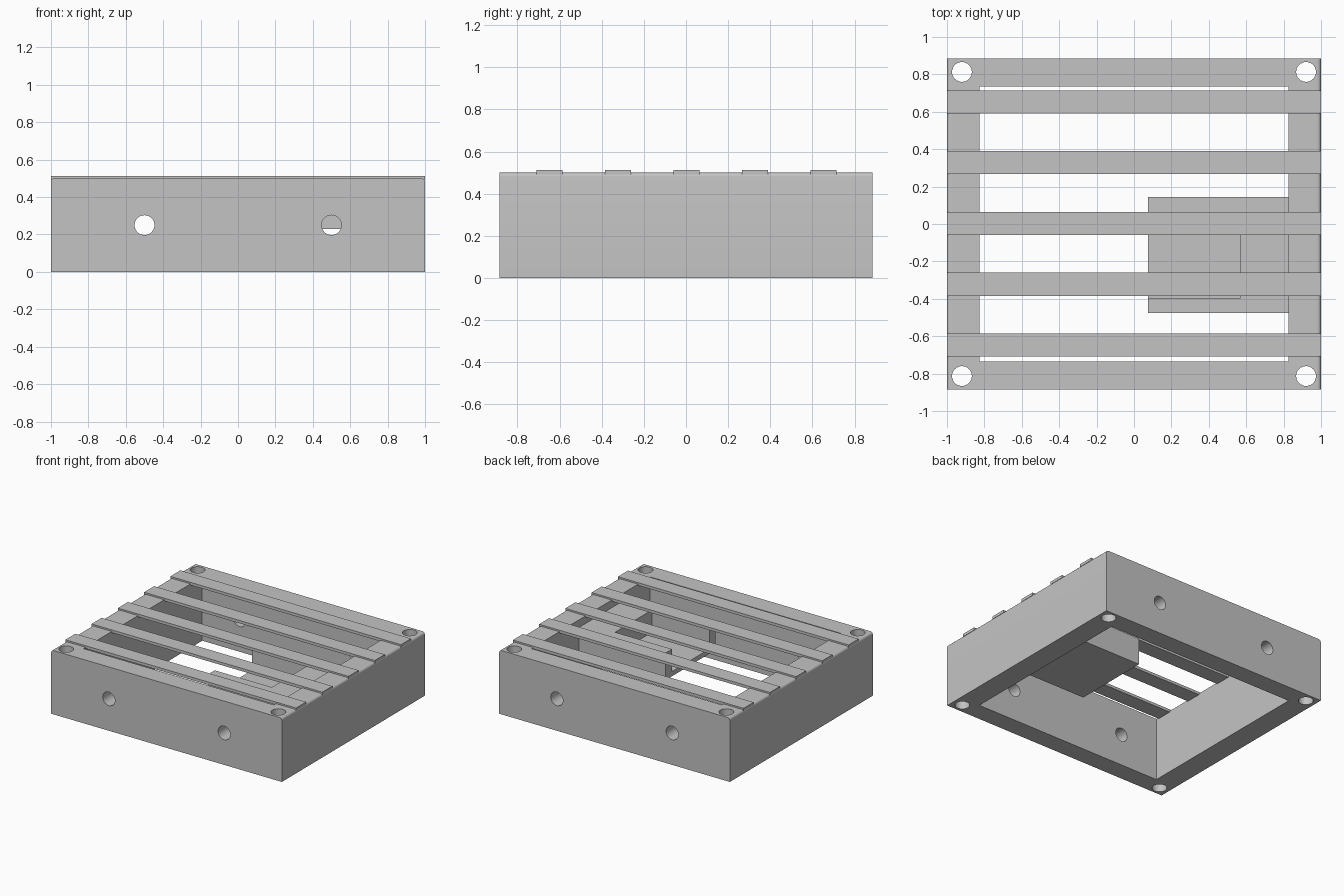
import bpy, bmesh
from math import pi

cube = bpy.data.objects.get("Cube")
if cube:
    bpy.data.objects.remove(cube, do_unlink=True)

grey = bpy.data.materials.new("plain grey")
grey.use_nodes = True
grey.diffuse_color = (0.55, 0.55, 0.55, 1)
grey.node_tree.nodes["Principled BSDF"].inputs["Base Color"].default_value = grey.diffuse_color


def box(name, x, y, z):
    """Box spanning the given (low, high) ranges."""
    bm = bmesh.new()
    bmesh.ops.create_cube(bm, size=1)
    for v in bm.verts:
        v.co = [r[0] if c < 0 else r[1] for c, r in zip(v.co, (x, y, z))]
    mesh = bpy.data.meshes.new(name)
    bm.to_mesh(mesh)
    bm.free()
    obj = bpy.data.objects.new(name, mesh)
    bpy.context.collection.objects.link(obj)
    mesh.materials.append(grey)
    return obj


def drill(name, location, depth, tilt=0):
    bpy.ops.mesh.primitive_cylinder_add(vertices=40, radius=0.053, depth=depth,
                                        location=location, rotation=(tilt, 0, 0))
    obj = bpy.context.object
    obj.name = name
    obj.data.materials.append(grey)
    return obj


def cut(target, cutter):
    cutter.hide_render = True
    cutter.hide_set(True)
    mod = target.modifiers.new(cutter.name, 'BOOLEAN')
    mod.operation = 'DIFFERENCE'
    mod.solver = 'EXACT'
    mod.object = cutter


# Frame block with its two upper side edges rounded
frame = box("frame", (-1, 1), (-0.885, 0.885), (0, 0.5))
bm = bmesh.new()
bm.from_mesh(frame.data)
edges = [e for e in bm.edges
         if all(v.co.z > 0.4 for v in e.verts) and e.verts[0].co.x == e.verts[1].co.x]
bmesh.ops.bevel(bm, geom=edges, offset=0.02, segments=5, profile=0.5, affect='EDGES')
bm.to_mesh(frame.data)
bm.free()

# Central opening, corner bolt holes and cross holes
cut(frame, box("opening_cutter", (-0.825, 0.825), (-0.735, 0.735), (-0.1, 0.6)))
for x in (-0.92, 0.92):
    for y in (-0.813, 0.813):
        cut(frame, drill("corner_hole_cutter", (x, y, 0.25), 1))
for x in (-0.5, 0.5):
    cut(frame, drill("cross_hole_cutter", (x, 0, 0.25), 3, pi / 2))

# Inner tray with an open-ended pocket
tray = box("tray", (0.075, 0.83), (-0.475, 0.145), (0.228, 0.44))
cut(tray, box("pocket_cutter", (0, 0.57), (-0.395, 0.065), (0.265, 0.6)))

# Slats across the top
for i in range(5):
    y = 0.003 + (i - 2) * 0.325
    box("slat", (-1, 1), (y - 0.062, y + 0.062), (0.49, 0.512))

# Smooth the round surfaces while keeping edges sharp
bpy.ops.object.select_all(action='DESELECT')
frame.select_set(True)
bpy.context.view_layer.objects.active = frame
bpy.ops.object.shade_smooth_by_angle(angle=pi / 6)
